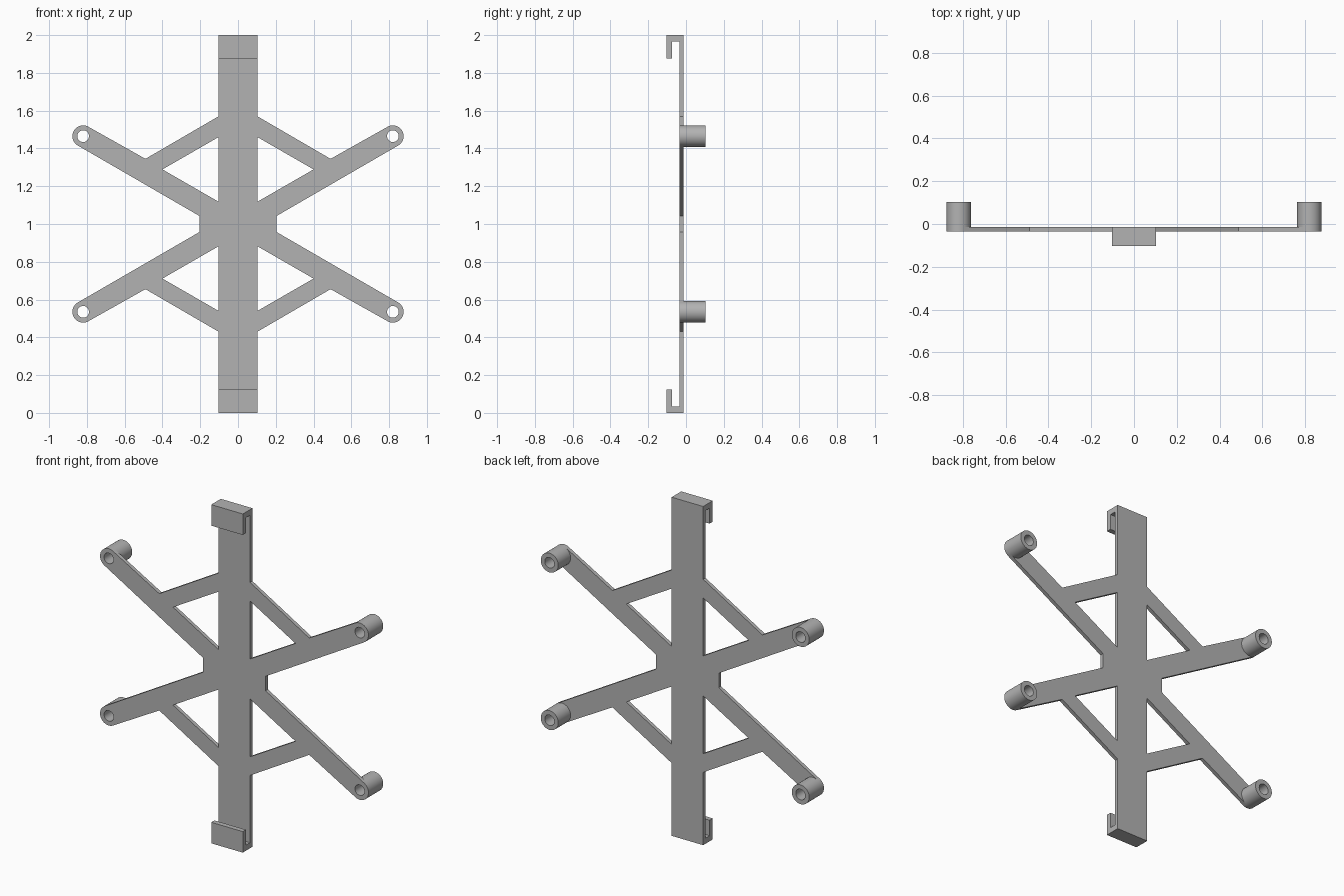
import bpy, bmesh
from math import sin, cos, radians, pi
from mathutils import Matrix

cube = bpy.data.objects.get("Cube")
if cube:
    bpy.data.objects.remove(cube, do_unlink=True)

grey = bpy.data.materials.new("Plain grey")
grey.use_nodes = True
colour = (0.45, 0.45, 0.45, 1)
grey.diffuse_color = colour
grey.node_tree.nodes["Principled BSDF"].inputs["Base Color"].default_value = colour

# Main sizes
MID = 1.0                         # height of the mirror plane
FRONT, BACK, DEPTH = -0.035, -0.013, 0.1025
SPINE, HUB = 0.103, 0.205         # half widths
END_X, END_Z = 0.82, 0.465        # arm end, height measured from MID
R_OUT, R_HOLE = 0.057, 0.031
SLOPE = radians(30)

# Profile planes: facing the front, and facing the side
FACING_FRONT = Matrix(((1, 0, 0, 0), (0, 0, -1, 0), (0, 1, 0, 0), (0, 0, 0, 1)))
FACING_SIDE = Matrix(((0, 0, 1, 0), (1, 0, 0, 0), (0, 1, 0, 0), (0, 0, 0, 1)))


def prism(name, loops, thickness, frame, offset):
    """Fill closed outlines (inner ones become holes) and extrude them."""
    curve = bpy.data.curves.new(name, 'CURVE')
    curve.dimensions, curve.fill_mode = '2D', 'BOTH'
    curve.extrude = thickness / 2
    for loop in loops:
        spline = curve.splines.new('POLY')
        spline.points.add(len(loop) - 1)
        for point, (u, v) in zip(spline.points, loop):
            point.co = (u, v, 0, 1)
        spline.use_cyclic_u = True
    temp = bpy.data.objects.new("temp", curve)
    bpy.context.collection.objects.link(temp)
    bpy.context.view_layer.update()
    mesh = bpy.data.meshes.new_from_object(temp)
    bpy.data.objects.remove(temp, do_unlink=True)
    mesh.transform(Matrix.Translation(offset) @ frame)
    bm = bmesh.new()
    bm.from_mesh(mesh)
    bmesh.ops.remove_doubles(bm, verts=bm.verts, dist=1e-5)
    bmesh.ops.recalc_face_normals(bm, faces=bm.faces)
    bm.to_mesh(mesh)
    bm.free()
    mesh.materials.clear()
    mesh.materials.append(grey)
    obj = bpy.data.objects.new(name, mesh)
    bpy.context.collection.objects.link(obj)
    bpy.ops.object.select_all(action='DESELECT')
    obj.select_set(True)
    bpy.context.view_layer.objects.active = obj
    bpy.ops.object.shade_smooth_by_angle(angle=radians(30))
    return obj


def arc(x, z, radius, start, sweep, steps):
    return [(x + radius * cos(start + sweep * i / steps),
             z + radius * sin(start + sweep * i / steps)) for i in range(steps + 1)]


def circle(x, z, radius):
    return arc(x, z, radius, 0, 2 * pi, 48)[:-1]


def flip(loop, sx, sz):
    return [(x * sx, MID + z * sz) for x, z in loop]


# One quarter of the plate outline, from the spine top to the hub side
quarter = [(SPINE, MID), (SPINE, 0.57), (0.49, 0.345)]
quarter += arc(END_X, END_Z, R_OUT, SLOPE + pi / 2, -pi, 24)
quarter += [(HUB, 0.043)]
back_order = quarter[::-1]
outline = (flip(quarter, 1, 1) + flip(back_order, 1, -1)
           + flip(quarter, -1, -1) + flip(back_order, -1, 1))

# Plate with triangular windows and arm end holes
window = [(SPINE, 0.46), (0.4, 0.289), (SPINE, 0.118)]
corners = [("upper_left", 1, 1), ("upper_right", -1, 1),
           ("lower_left", 1, -1), ("lower_right", -1, -1)]
loops = [outline]
for _, sx, sz in corners:
    loops += [flip(window, sx, sz), flip(circle(END_X, END_Z, R_HOLE), sx, sz)]
prism("spine_and_arm_plate", loops, BACK - FRONT, FACING_FRONT,
      (0, (FRONT + BACK) / 2, 0))

# Hollow standoffs behind the arm ends
for label, sx, sz in corners:
    rings = [flip(circle(END_X, END_Z, r), sx, sz) for r in (R_OUT, R_HOLE)]
    prism(label + "_standoff", rings, DEPTH - BACK, FACING_FRONT,
          (0, (DEPTH + BACK) / 2, 0))

# Hooks curling forward at both ends of the spine
hook = [(FRONT, MID), (-DEPTH, MID), (-DEPTH, 0.876), (-0.073, 0.876),
        (-0.073, 0.967), (FRONT, 0.967)]
for label, sz in (("top", 1), ("bottom", -1)):
    prism(label + "_hook", [flip(hook, 1, sz)], 2 * SPINE, FACING_SIDE, (0, 0, 0))
